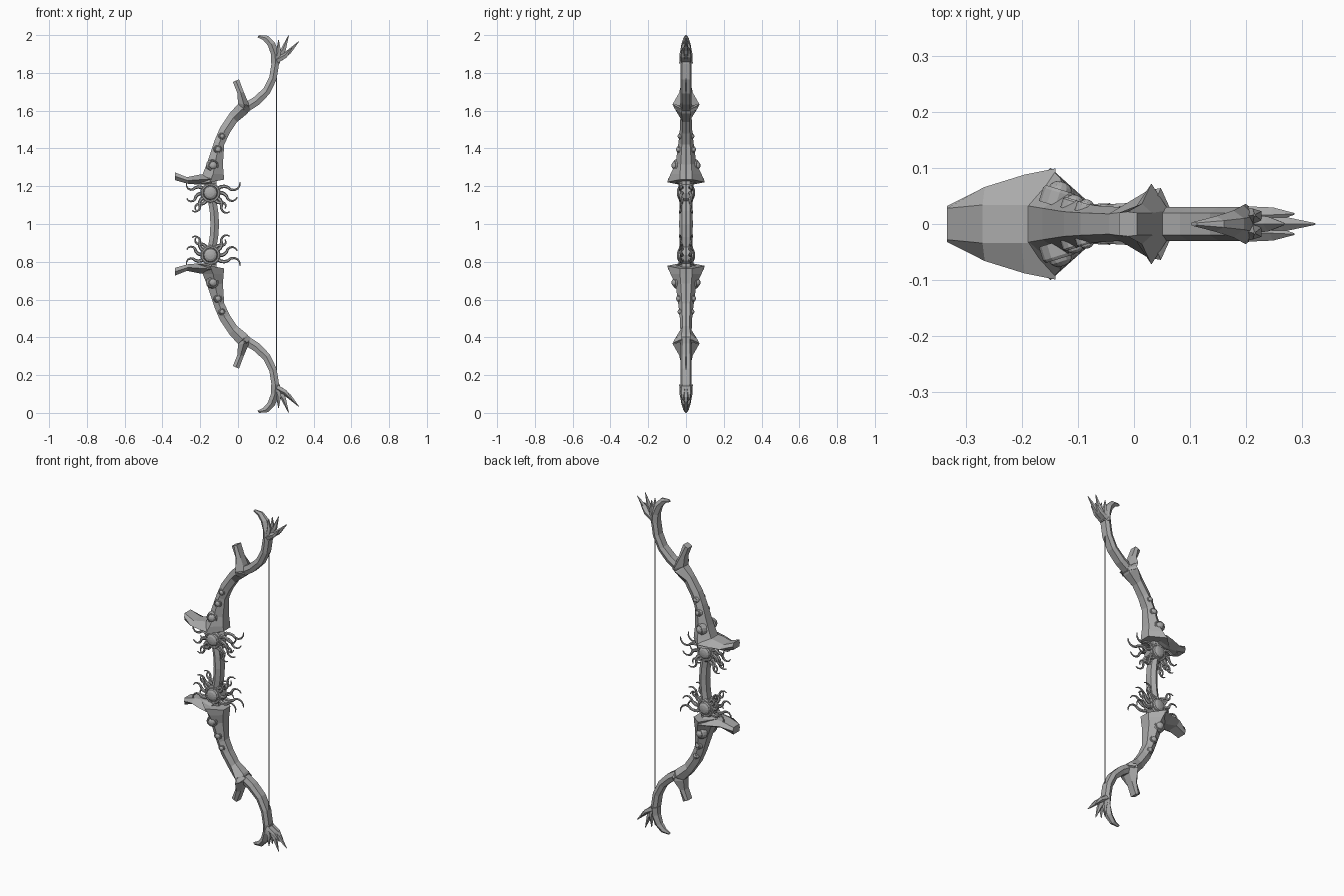
import bpy, bmesh, math
from mathutils import Vector, Matrix

cube = bpy.data.objects.get("Cube")
if cube:
    bpy.data.objects.remove(cube)

MID = 1.0  # height of the mirror plane

grey = bpy.data.materials.new("stone grey")
grey.use_nodes = True
COLOUR = (0.4, 0.4, 0.4, 1)
grey.diffuse_color = COLOUR
grey.node_tree.nodes["Principled BSDF"].inputs["Base Color"].default_value = COLOUR


def finish(name, bm, both_sides=False, smooth=False):
    """Turn a bmesh into an object mirrored top to bottom (and front to back)."""
    bmesh.ops.translate(bm, verts=bm.verts, vec=(0, 0, -MID))
    bmesh.ops.recalc_face_normals(bm, faces=bm.faces)
    mesh = bpy.data.meshes.new(name)
    bm.to_mesh(mesh)
    bm.free()
    mesh.materials.append(grey)
    for p in mesh.polygons:
        p.use_smooth = smooth
    ob = bpy.data.objects.new(name, mesh)
    ob.location.z = MID
    bpy.context.collection.objects.link(ob)
    mod = ob.modifiers.new("Mirror", "MIRROR")
    mod.use_axis = (False, both_sides, True)
    mod.use_mirror_merge = False
    return ob


def loft(bm, rings):
    """Skin a list of vertex rings and cap both ends."""
    rings = [[bm.verts.new(p) for p in r] for r in rings]
    n = len(rings[0])
    for a, b in zip(rings, rings[1:]):
        for i in range(n):
            j = (i + 1) % n
            bm.faces.new((a[i], a[j], b[j], b[i]))
    bm.faces.new(rings[0])
    bm.faces.new(rings[-1])


def hex_limb(name, sections):
    """Loft hexagons; section = front x,z, back x,z, half width, half flat."""
    rings = []
    for fx, fz, bx, bz, w, flat in sections:
        mx, mz = (fx + bx) / 2, (fz + bz) / 2
        rings.append([(fx, flat, fz), (mx, w, mz), (bx, flat, bz),
                      (bx, -flat, bz), (mx, -w, mz), (fx, -flat, fz)])
    bm = bmesh.new()
    loft(bm, rings)
    return finish(name, bm)


def tube(bm, points, radii, sides=6):
    pts = [Vector(p) for p in points]
    rings = []
    for i, p in enumerate(pts):
        d = (pts[min(i + 1, len(pts) - 1)] - pts[max(i - 1, 0)]).normalized()
        u = d.cross(Vector((0, 1, 0))).normalized()
        v = d.cross(u)
        angles = [math.tau * k / sides for k in range(sides)]
        rings.append([p + radii[i] * (u * math.cos(a) + v * math.sin(a)) for a in angles])
    loft(bm, rings)


# Grip
hex_limb("grip", [
    (-0.146, 1.0, -0.100, 1.0, 0.036, 0.020),
    (-0.150, 1.07, -0.105, 1.07, 0.035, 0.020),
    (-0.162, 1.14, -0.115, 1.13, 0.034, 0.020),
    (-0.172, 1.23, -0.115, 1.23, 0.034, 0.020)])

# Flaring inner limb and the prong at its foot
hex_limb("inner_limb", [
    (-0.225, 1.208, -0.073, 1.235, 0.100, 0.032),
    (-0.187, 1.265, -0.076, 1.265, 0.082, 0.032),
    (-0.163, 1.325, -0.080, 1.315, 0.055, 0.028),
    (-0.125, 1.44, -0.073, 1.42, 0.040, 0.022),
    (-0.095, 1.51, -0.045, 1.48, 0.033, 0.020),
    (-0.045, 1.585, -0.005, 1.54, 0.030, 0.018),
    (0.000, 1.635, 0.050, 1.585, 0.060, 0.024),
    (0.030, 1.645, 0.066, 1.610, 0.064, 0.024)])
hex_limb("limb_prong", [
    (-0.333, 1.273, -0.333, 1.232, 0.032, 0.028),
    (-0.270, 1.248, -0.262, 1.212, 0.066, 0.034),
    (-0.200, 1.262, -0.190, 1.208, 0.088, 0.034),
    (-0.140, 1.262, -0.140, 1.215, 0.099, 0.032)])

# Spur at the joint
hex_limb("joint_spur", [
    (-0.027, 1.752, 0.005, 1.766, 0.022, 0.020),
    (-0.004, 1.695, 0.032, 1.695, 0.036, 0.020),
    (0.000, 1.640, 0.062, 1.625, 0.072, 0.024),
    (0.005, 1.610, 0.060, 1.595, 0.055, 0.024)])

# Slim outer limb
hex_limb("outer_limb", [
    (0.020, 1.632, 0.050, 1.592, 0.030, 0.020),
    (0.082, 1.670, 0.112, 1.632, 0.030, 0.020),
    (0.135, 1.718, 0.168, 1.690, 0.030, 0.020),
    (0.166, 1.780, 0.204, 1.765, 0.030, 0.020),
    (0.180, 1.865, 0.220, 1.865, 0.030, 0.020)])

# Claw tip: one broad horn and a fan of thorns
hex_limb("tip_horn", [
    (0.176, 1.850, 0.222, 1.850, 0.036, 0.018),
    (0.176, 1.895, 0.215, 1.905, 0.034, 0.014),
    (0.158, 1.945, 0.196, 1.960, 0.024, 0.010),
    (0.132, 1.975, 0.160, 1.996, 0.014, 0.006),
    (0.102, 1.988, 0.112, 2.000, 0.004, 0.002)])
bm = bmesh.new()
for y, x, z in [(0, 0.322, 1.966), (0, 0.268, 1.998), (0.018, 0.285, 1.93),
                (-0.018, 0.285, 1.93), (0.016, 0.215, 1.975), (-0.016, 0.215, 1.975)]:
    base, tip = Vector((0.205, y * 0.8, 1.865)), Vector((x, y, z))
    mid = base.lerp(tip, 0.5) + Vector((0.006, 0, -0.006))
    tube(bm, [base, mid, tip], [0.018, 0.014, 0.002], 5)
finish("tip_thorns", bm)

# Bowstring
bm = bmesh.new()
tube(bm, [(0.203, 0, 1.0), (0.203, 0, 1.87)], [0.003, 0.003])
finish("bowstring", bm)


def boss(name, x, z, y, r, depth, tilt):
    """Domed gem sitting in a raised ring, facing sideways."""
    bm = bmesh.new()
    profile = [(1.0, -0.6), (1.0, 0.3), (0.88, 0.5), (0.74, 0.5), (0.7, 0.35),
               (0.62, 0.7), (0.4, 0.92), (0.12, 1.0)]
    loft(bm, [[(r * q * math.cos(a), r * q * math.sin(a), h * depth)
               for a in [math.tau * k / 12 for k in range(12)]] for q, h in profile])
    place = (Matrix.Translation((x, y, z)) @ Matrix.Rotation(tilt, 4, "Z")
             @ Matrix.Rotation(-math.pi / 2, 4, "X"))
    bmesh.ops.transform(bm, matrix=place, verts=bm.verts)
    finish(name, bm, both_sides=True)


# Large eye bosses and the studs up the limb
boss("grip_boss", -0.146, 1.165, 0.018, 0.055, 0.030, 0)
boss("large_stud", -0.135, 1.31, 0.048, 0.031, 0.028, -0.3)
boss("middle_stud", -0.107, 1.395, 0.034, 0.022, 0.018, -0.3)
boss("small_stud", -0.086, 1.465, 0.028, 0.018, 0.016, -0.3)

# Curling tendrils around each boss
bm = bmesh.new()
for start, curl, reach in [(150, 1, 0.060), (185, 1, 0.055), (215, 1, 0.060), (240, -1, 0.050),
                           (30, -1, 0.080), (0, -1, 0.065), (-35, -1, 0.065), (-55, 1, 0.045)]:
    a = math.radians(start)
    p = Vector((-0.146 + 0.045 * math.cos(a), 0.022, 1.165 + 0.045 * math.sin(a)))
    points, radii = [p.copy()], [0.010]
    for i in range(8):
        step = reach * 0.24
        p = p + Vector((math.cos(a), 0.1, math.sin(a))) * step
        # Bends one way first, then hooks back
        a += curl * (0.4 if i < 3 else -0.55)
        points.append(p.copy())
        radii.append(0.010 - 0.001 * i)
    tube(bm, points, radii, 6)
finish("tendrils", bm, both_sides=True)
